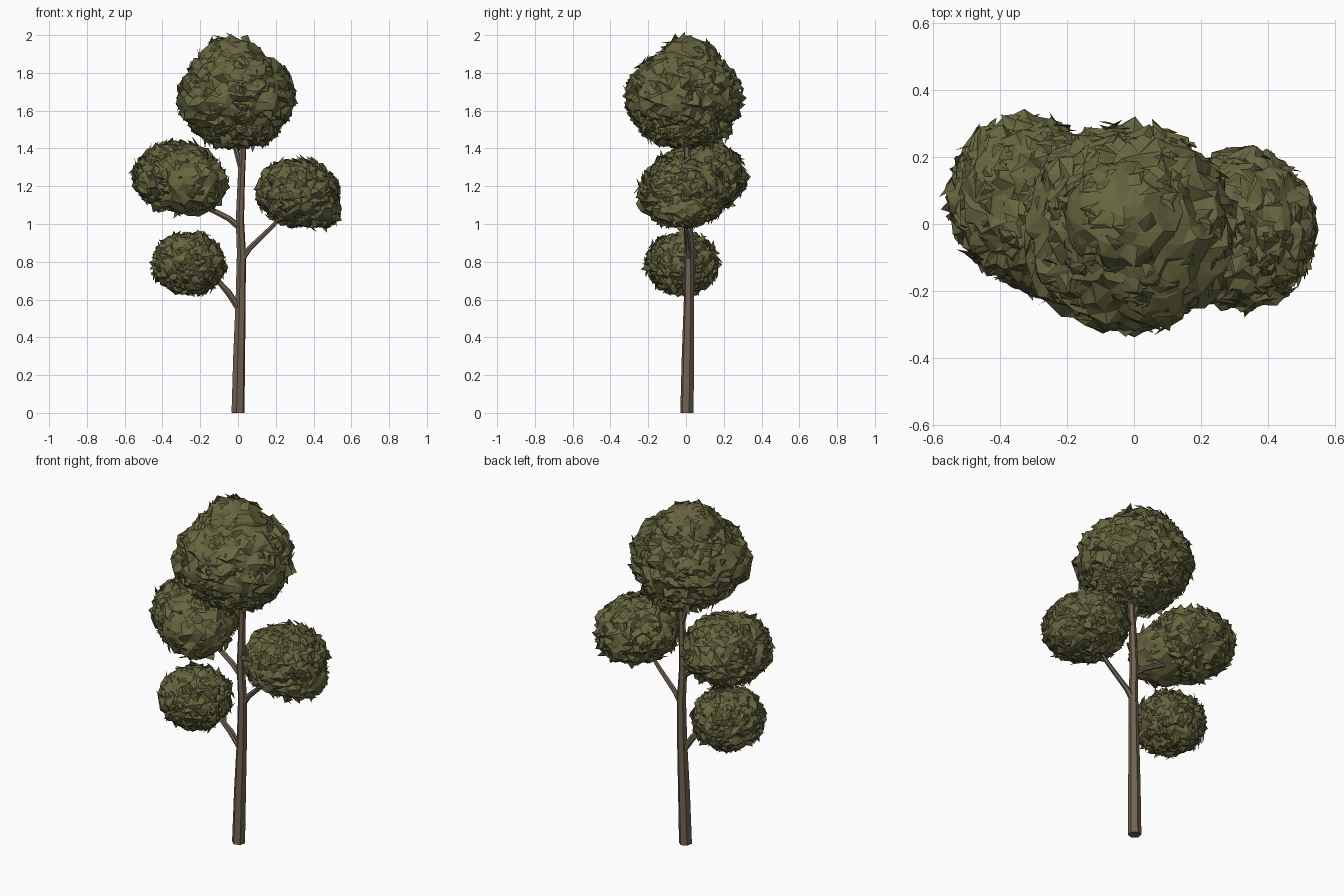
import bpy, bmesh, math, random
from mathutils import Vector, Matrix

if "Cube" in bpy.data.objects:
    bpy.data.objects.remove(bpy.data.objects["Cube"])

random.seed(7)


def material(name, rgb):
    m = bpy.data.materials.new(name)
    m.diffuse_color = (*rgb, 1)
    m.use_nodes = True
    m.node_tree.nodes["Principled BSDF"].inputs["Base Color"].default_value = m.diffuse_color
    return m


LEAF = material("olive leaf", (0.135, 0.135, 0.052))
BARK = material("brown bark", (0.165, 0.128, 0.085))


def finish(bm, name, mat):
    mesh = bpy.data.meshes.new(name)
    bm.to_mesh(mesh)
    bm.free()
    mesh.materials.append(mat)
    obj = bpy.data.objects.new(name, mesh)
    bpy.context.collection.objects.link(obj)
    return obj


def limb(name, path, sides=6):
    """Tapered faceted tube through points (x, y, z, radius)."""
    bm = bmesh.new()
    pts = [Vector(p[:3]) for p in path]
    rings = []
    for i, p in enumerate(pts):
        d = (pts[min(i + 1, len(pts) - 1)] - pts[max(i - 1, 0)]).normalized()
        u = d.cross(Vector((0, 1, 0))).normalized()
        v = d.cross(u)
        ring = []
        for k in range(sides):
            a = math.tau * (k + 0.3) / sides
            ring.append(bm.verts.new(p + (u * math.cos(a) + v * math.sin(a)) * path[i][3]))
        rings.append(ring)
    for a, b in zip(rings, rings[1:]):
        for k in range(sides):
            n = (k + 1) % sides
            bm.faces.new((a[k], a[n], b[n], b[k]))
    bm.faces.new(rings[0])
    bm.faces.new(rings[-1])
    bmesh.ops.recalc_face_normals(bm, faces=bm.faces)
    return finish(bm, name, BARK)


def foliage(name, lumps, shards):
    """Crumpled faceted lumps (x, y, z, rx, ry, rz) covered with loose leaf shards."""
    bm = bmesh.new()
    for x, y, z, rx, ry, rz in lumps:
        centre, size = Vector((x, y, z)), Vector((rx, ry, rz))
        level = 4 if rx > 0.19 else 3
        ball = bmesh.ops.create_icosphere(bm, subdivisions=level, radius=1)["verts"]
        wobble = [(Vector([random.gauss(0, 1) for _ in range(3)]).normalized(),
                   random.uniform(-0.05, 0.06)) for _ in range(14)]
        for vert in ball:
            n = vert.co.normalized()
            # Broad bulges first, then a fine crumple
            r = 0.965 + sum(h * max(0, n.dot(w)) ** 8 for w, h in wobble)
            r += random.uniform(-0.055, 0.055)
            slide = Vector([random.uniform(-0.06, 0.06) for _ in range(3)])
            vert.co = centre + (n * r + slide) * size
        # Leaf shards tilted out of the surface
        for _ in range(shards if rx > 0.19 else shards // 3):
            n = Vector([random.gauss(0, 1) for _ in range(3)]).normalized()
            t = n.orthogonal().normalized()
            t.rotate(Matrix.Rotation(random.uniform(0, math.tau), 3, n))
            s = n.cross(t)
            base = centre + n * size * random.uniform(0.93, 0.98)
            length = random.uniform(0.035, 0.06)
            width = random.uniform(0.02, 0.035)
            tip = base + t * length + n * random.uniform(0.005, 0.03)
            mid = base + t * length * 0.4 + n * 0.015
            a = bm.verts.new(base - s * width)
            b = bm.verts.new(base + s * width)
            c = bm.verts.new(tip)
            d = bm.verts.new(mid)
            e = bm.verts.new(base - t * width - n * 0.01)
            for f in ((a, d, c), (d, b, c), (a, e, d), (e, b, d)):
                face = bm.faces.new(f)
                face.normal_update()
                if face.normal.dot(n) < 0:
                    face.normal_flip()
    return finish(bm, name, LEAF)


# Trunk and boughs
limb("trunk", [(0, 0.005, 0, 0.036), (0.006, 0.01, 0.3, 0.033), (0.014, 0.016, 0.6, 0.028),
               (0.018, 0.016, 0.85, 0.025), (0.01, 0.012, 1.02, 0.023),
               (0.018, 0.01, 1.25, 0.02), (0.032, 0.005, 1.5, 0.017)])
limb("lower_left_branch", [(0.012, 0.015, 0.54, 0.018), (-0.05, 0.005, 0.635, 0.018),
                           (-0.12, -0.01, 0.715, 0.013), (-0.22, -0.02, 0.78, 0.008)])
limb("right_branch", [(0.018, 0.015, 0.81, 0.018), (0.06, 0.012, 0.87, 0.015),
                      (0.18, 0.0, 0.985, 0.012), (0.28, -0.01, 1.1, 0.008)])
limb("upper_left_branch", [(0.01, 0.012, 0.98, 0.018), (-0.05, 0.02, 1.03, 0.016),
                           (-0.17, 0.045, 1.09, 0.014), (-0.28, 0.06, 1.2, 0.008)])
limb("top_fork", [(0.016, 0.01, 1.29, 0.015), (-0.01, 0.01, 1.39, 0.014),
                  (-0.06, 0.01, 1.52, 0.008)])

# Leaf clumps
foliage("crown_foliage", [(-0.01, -0.01, 1.675, 0.315, 0.315, 0.255),
                          (-0.035, 0.015, 1.84, 0.185, 0.17, 0.155),
                          (0.0, 0.0, 1.52, 0.225, 0.24, 0.115)], 260)
foliage("upper_left_foliage", [(-0.32, 0.075, 1.25, 0.235, 0.25, 0.19),
                               (-0.24, -0.03, 1.21, 0.185, 0.2, 0.165)], 220)
foliage("right_foliage", [(0.32, -0.015, 1.165, 0.22, 0.24, 0.18),
                          (0.42, -0.02, 1.08, 0.125, 0.16, 0.1)], 200)
foliage("lower_left_foliage", [(-0.26, -0.02, 0.79, 0.195, 0.195, 0.165)], 180)
